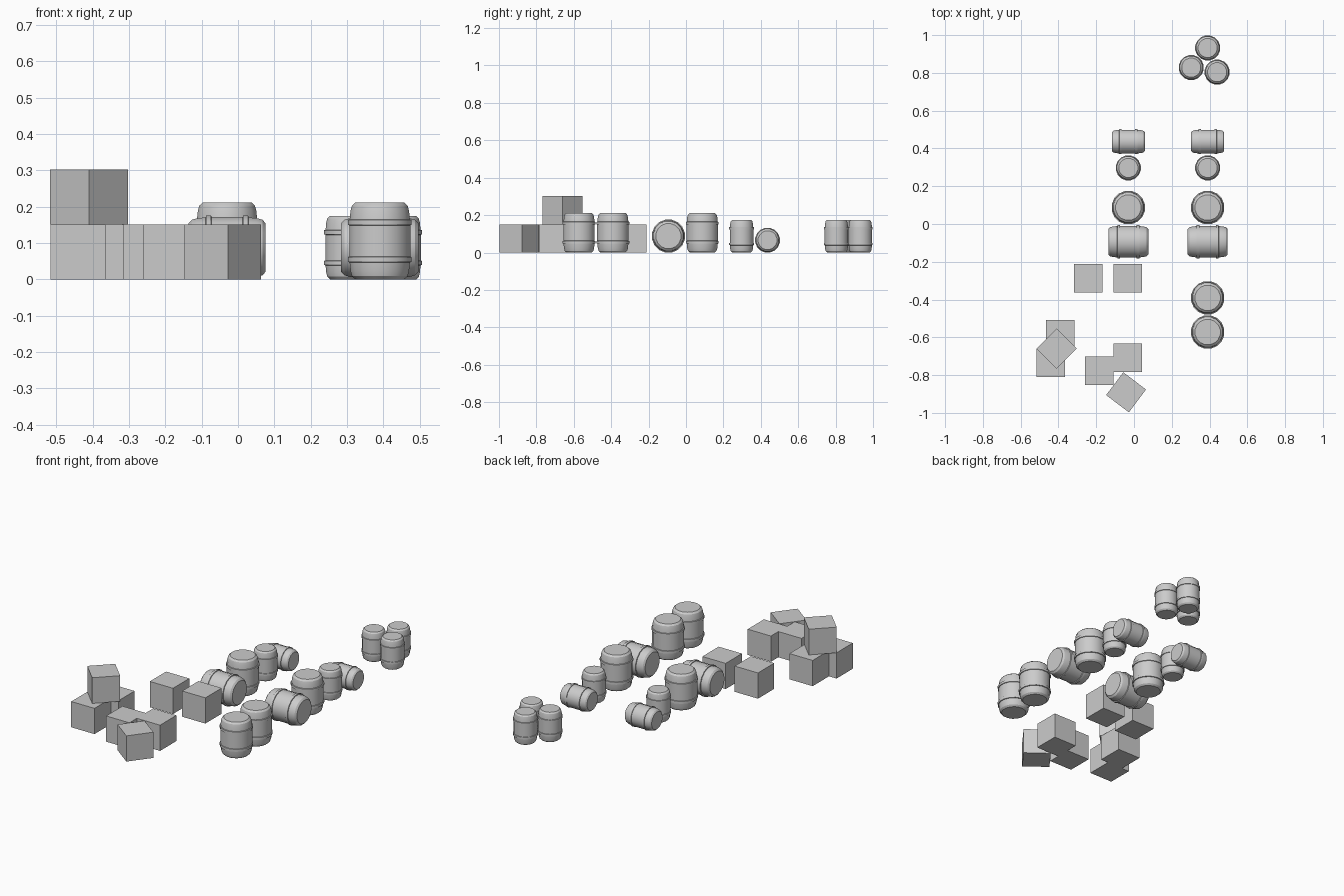
import bpy, bmesh, math
from mathutils import Matrix

if "Cube" in bpy.data.objects:
    bpy.data.objects.remove(bpy.data.objects["Cube"])

SIDES = 16
BIG, SMALL = 1.0, 0.825      # small barrels are slightly slimmer too
H = 0.212

# half profile (radius, height above the middle), rounded rim and raised hoop
HALF = [(0.0855, 0.0), (0.0855, 0.043), (0.0895, 0.044), (0.0895, 0.058),
        (0.0845, 0.059), (0.082, 0.083), (0.078, 0.097), (0.068, 0.106)]


def barrel(name, x, y, size=BIG, lying=False):
    profile = [(r, -z) for r, z in reversed(HALF[1:])] + HALF[1:]
    bm = bmesh.new()
    rings = []
    for r, z in profile:
        rings.append([bm.verts.new((r * math.cos(2 * math.pi * (i + .5) / SIDES),
                                    r * math.sin(2 * math.pi * (i + .5) / SIDES), z))
                      for i in range(SIDES)])
    for a, b in zip(rings, rings[1:]):
        for i in range(SIDES):
            j = (i + 1) % SIDES
            bm.faces.new((a[i], a[j], b[j], b[i]))
    bm.faces.new(rings[0][::-1])
    bm.faces.new(rings[-1])
    radial = 0.75 * 1.0 if size == SMALL else 1.0
    bmesh.ops.transform(bm, matrix=Matrix.Diagonal((radial, radial, size, 1)), verts=bm.verts)
    if lying:
        bmesh.ops.transform(bm, matrix=Matrix.Rotation(math.pi / 2, 4, 'Y'), verts=bm.verts)
    me = bpy.data.meshes.new(name)
    low = min(v.co.z for v in bm.verts)
    bm.to_mesh(me)
    bm.free()
    ob = bpy.data.objects.new(name, me)
    ob.location = (x, y, -low)
    bpy.context.collection.objects.link(ob)
    bpy.ops.object.select_all(action='DESELECT')
    ob.select_set(True)
    bpy.context.view_layer.objects.active = ob
    bpy.ops.object.shade_smooth_by_angle(angle=math.radians(30))


def crate(x, y, level=0, turn=0):
    s = 0.151
    bpy.ops.mesh.primitive_cube_add(size=s, location=(x, y, s * (level + .5)),
                                    rotation=(0, 0, math.radians(turn)))
    bpy.context.object.name = "crate"


# two matching rows of barrels
for x in (-0.03, 0.39):
    barrel("large_barrel_lying", x, -0.094, lying=True)
    barrel("large_barrel", x, 0.087)
    barrel("small_barrel", x, 0.297, SMALL)
    barrel("small_barrel_lying", x, 0.436, SMALL, True)

# pair of large barrels at the front
for y in (-0.391, -0.572):
    barrel("large_barrel", 0.39, y)

# cluster of small barrels at the back
for x, y in ((0.303, 0.828), (0.39, 0.932), (0.44, 0.804)):
    barrel("small_barrel", x, y, SMALL)

# single crates
crate(-0.243, -0.288)
crate(-0.033, -0.288)
# stacked crates
crate(-0.391, -0.584)
crate(-0.44, -0.735)
crate(-0.41, -0.66, 1, 45)
# loose crate group
crate(-0.184, -0.777)
crate(-0.033, -0.708)
crate(-0.042, -0.891, 0, -37)
